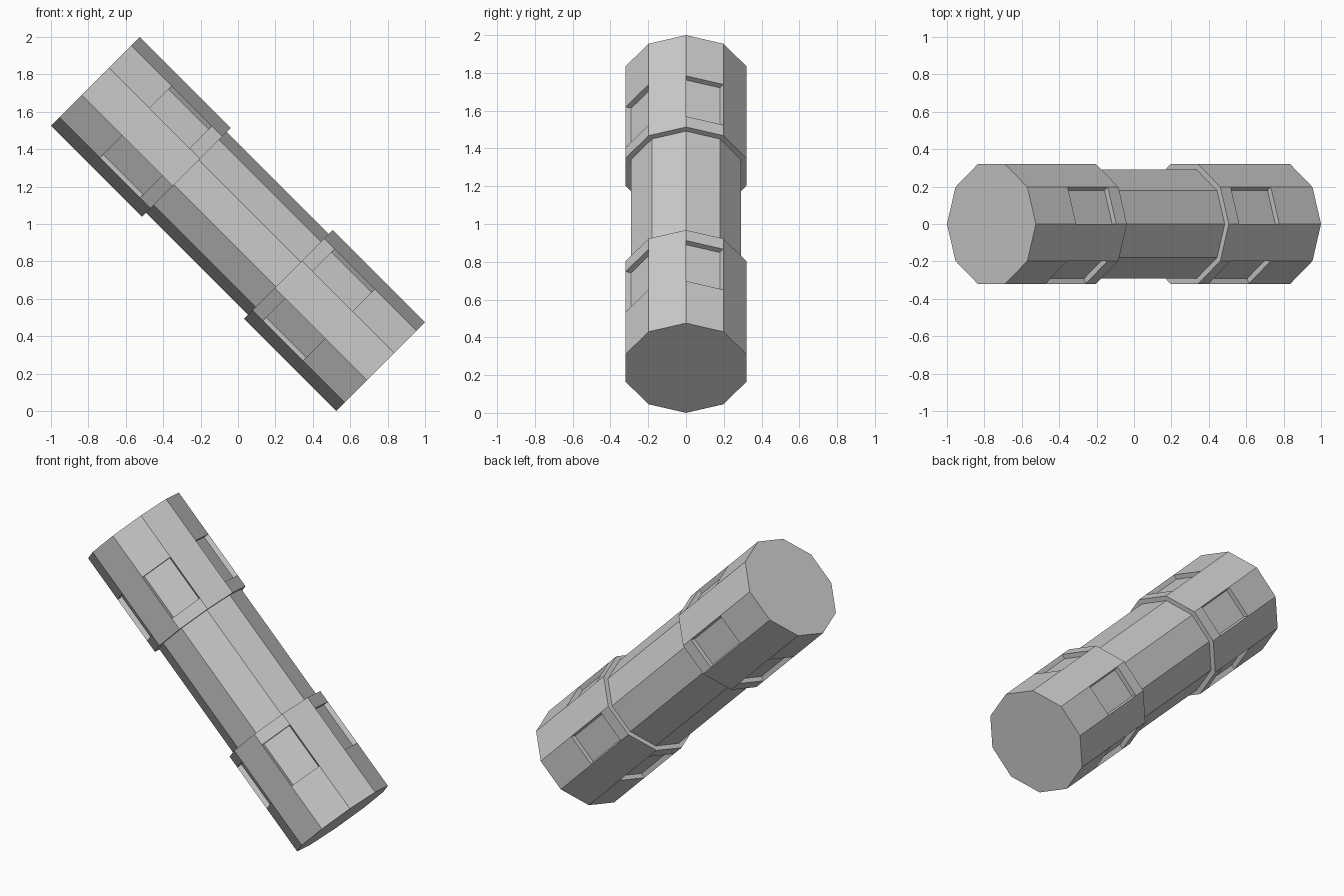
import bpy, bmesh
from math import sin, cos, radians
from mathutils import Vector

if "Cube" in bpy.data.objects:
    bpy.data.objects.remove(bpy.data.objects["Cube"])

SIDES, R_OUT, R_IN = 10, 0.336, 0.305
CENTRE = Vector((0, 0, 1))
AXIS = Vector((1, 0, -1)).normalized()   # long axis, tilted 45 degrees
UP = Vector((1, 0, 1)).normalized()
SIDE = Vector((0, 1, 0))


def point(s, r, k):
    a = radians(360 / SIDES * k)
    return CENTRE + AXIS * s + (UP * cos(a) + SIDE * sin(a)) * r


# Profile along the axis: collar, thinner grip, collar
profile = [(-1.078, R_OUT), (-0.773, R_OUT), (-0.47, R_OUT), (-0.39, R_OUT),
           (-0.39, R_IN), (0.381, R_IN),
           (0.381, R_OUT), (0.46, R_OUT), (0.763, R_OUT), (1.078, R_OUT)]
recess_bands = (1, 7)

bm = bmesh.new()
rings = [[bm.verts.new(point(s, r, k)) for k in range(SIDES)] for s, r in profile]
recesses = []
for i in range(len(rings) - 1):
    for k in range(SIDES):
        n = (k + 1) % SIDES
        f = bm.faces.new((rings[i][k], rings[i][n], rings[i + 1][n], rings[i + 1][k]))
        if i in recess_bands and k % 2 == 0:
            recesses.append(f)

# End caps
bm.faces.new(rings[0])
bm.faces.new(rings[-1])
bmesh.ops.recalc_face_normals(bm, faces=bm.faces)

# Sunken panels on every other facet, pushed radially down to the grip radius
for f in bmesh.ops.extrude_discrete_faces(bm, faces=recesses)["faces"]:
    for v in f.verts:
        d = v.co - CENTRE
        along = AXIS * d.dot(AXIS)
        v.co = CENTRE + along + (d - along) * (R_IN / R_OUT)

mesh = bpy.data.meshes.new("tilted_handle")
bm.to_mesh(mesh)
bm.free()
bpy.context.collection.objects.link(bpy.data.objects.new("tilted_handle", mesh))
